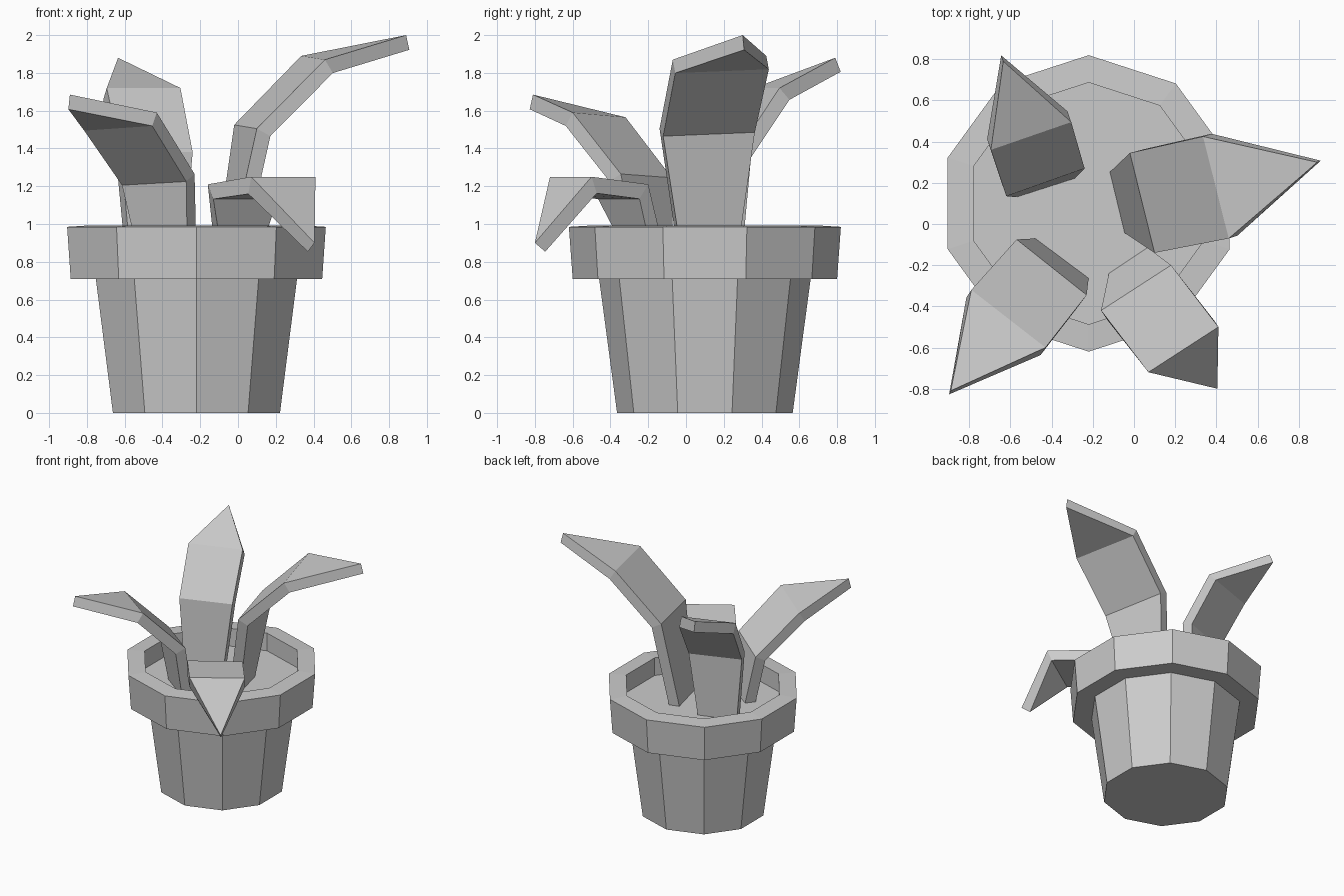
import bpy, bmesh
from math import pi, sin, cos

if "Cube" in bpy.data.objects:
    bpy.data.objects.remove(bpy.data.objects["Cube"])

CX, CY, SIDES = -0.22, 0.10, 10


def finish(bm, name):
    mesh = bpy.data.meshes.new(name)
    bm.to_mesh(mesh)
    bm.free()
    obj = bpy.data.objects.new(name, mesh)
    bpy.context.collection.objects.link(obj)
    return obj


def lathe(name, profile):
    """Ten-sided turned shape from (radius, height) points, capped at both ends."""
    bm = bmesh.new()
    rings = []
    for r, z in profile:
        rings.append([bm.verts.new((CX + r * sin(2 * pi * i / SIDES),
                                    CY - r * cos(2 * pi * i / SIDES), z))
                      for i in range(SIDES)])
    for a, b in zip(rings, rings[1:]):
        for i in range(SIDES):
            j = (i + 1) % SIDES
            bm.faces.new((a[i], a[j], b[j], b[i]))
    bm.faces.new(rings[0][::-1])
    bm.faces.new(rings[-1])
    return finish(bm, name)


def leaf(name, pairs, tip):
    """Bent strip of left/right points ending in a point, thickened downwards."""
    bm = bmesh.new()
    rows = [[bm.verts.new(p) for p in pair] for pair in pairs]
    for (l0, r0), (l1, r1) in zip(rows, rows[1:]):
        bm.faces.new((l0, r0, r1, l1))
    bm.faces.new((rows[-1][0], rows[-1][1], bm.verts.new(tip)))
    obj = finish(bm, name)
    mod = obj.modifiers.new("thickness", 'SOLIDIFY')
    mod.thickness = 0.08
    mod.offset = -1
    mod.use_even_offset = True
    return obj


# Pot with overhanging rim; the last ring closes as the soil surface
lathe("pot", [(0.465, 0), (0.56, 0.71), (0.70, 0.71), (0.72, 0.985),
              (0.587, 0.993), (0.587, 0.85)])

# Leaves: base, first bend, second bend, tip
B = 0.83
leaf("right_leaf",
     [((-0.12, 0.25, B), (-0.05, -0.04, B)),
      ((-0.02, 0.345, 1.525), (0.10, -0.14, 1.505)),
      ((0.335, 0.425, 1.89), (0.46, -0.07, 1.87))],
     (0.89, 0.30, 2.0))
leaf("back_leaf",
     [((-0.57, 0.13, B), (-0.29, 0.22, B)),
      ((-0.62, 0.135, 1.38), (-0.24, 0.27, 1.38)),
      ((-0.695, 0.36, 1.72), (-0.305, 0.495, 1.72))],
     (-0.635, 0.79, 1.88))
leaf("left_leaf",
     [((-0.22, -0.26, B), (-0.475, -0.07, B)),
      ((-0.23, -0.345, 1.265), (-0.57, -0.075, 1.245)),
      ((-0.43, -0.60, 1.59), (-0.79, -0.32, 1.565))],
     (-0.89, -0.81, 1.685))
leaf("front_leaf",
     [((0.06, -0.11, B), (-0.12, -0.23, B)),
      ((0.18, -0.20, 1.21), (-0.16, -0.42, 1.21)),
      ((0.41, -0.50, 1.25), (0.07, -0.72, 1.25))],
     (0.405, -0.80, 0.90))
